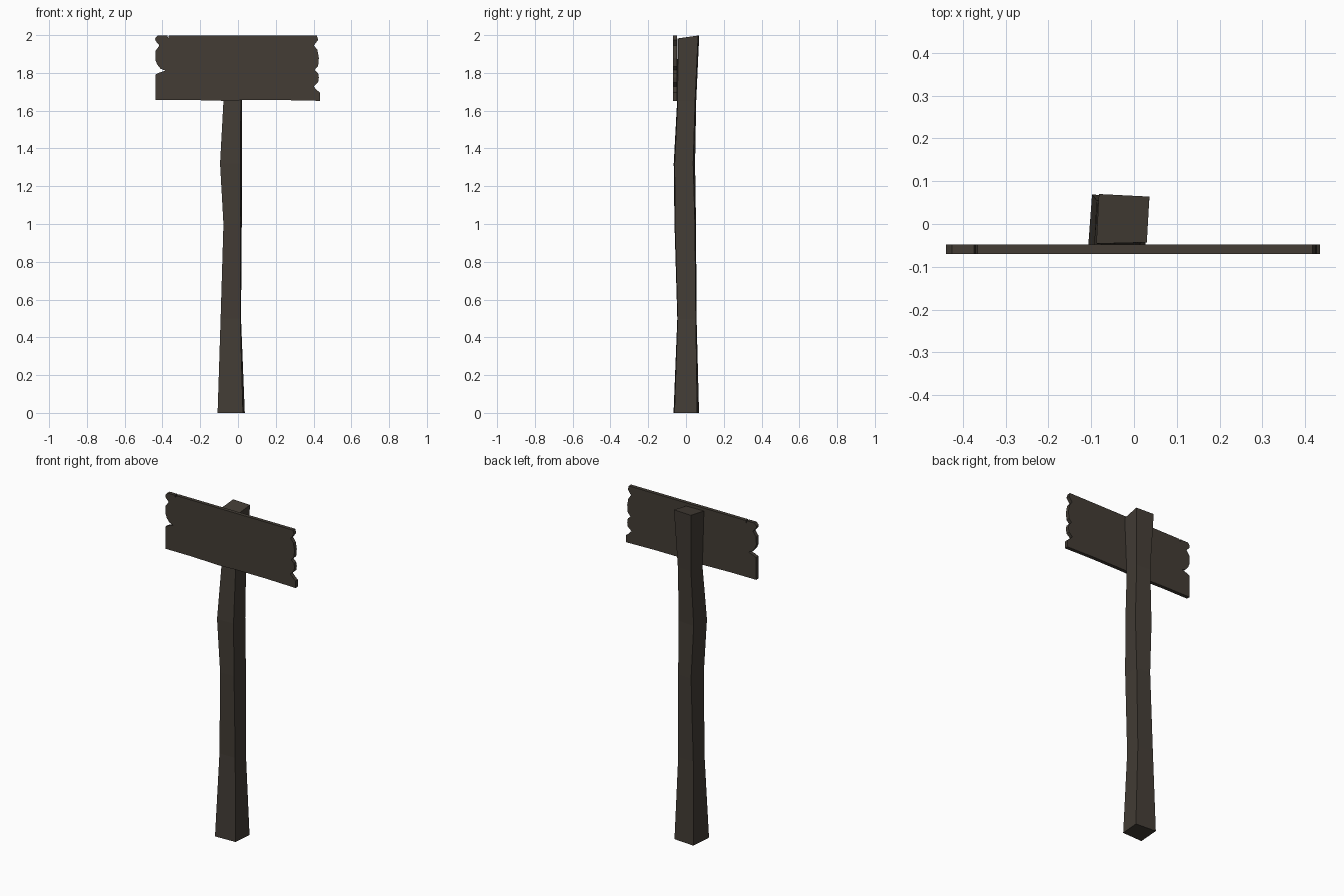
import bpy, bmesh

wood = bpy.data.materials.new("dark weathered wood")
wood.diffuse_color = (0.056, 0.046, 0.036, 1)


def make_object(name, bm):
    bmesh.ops.recalc_face_normals(bm, faces=bm.faces)
    me = bpy.data.meshes.new(name)
    bm.to_mesh(me)
    bm.free()
    me.materials.append(wood)
    ob = bpy.data.objects.new(name, me)
    bpy.context.collection.objects.link(ob)
    return ob


# Crooked post: square sections (z, left, right, front, back, skew) joined by quads
sections = [
    (0.00, -0.108, 0.036, -0.066, 0.069, 0.010),
    (0.50, -0.092, 0.016, -0.046, 0.056, 0.004),
    (1.00, -0.077, 0.020, -0.061, 0.053, 0.006),
    (1.32, -0.095, 0.022, -0.065, 0.048, 0.010),
    (1.65, -0.077, 0.021, -0.047, 0.054, 0.006),
    (1.99, -0.088, 0.036, -0.046, 0.070, 0.006),
]
bm = bmesh.new()
rings = []
for z, l, r, f, b, s in sections:
    tilt = 0.008 if z > 1.9 else 0          # sloping top cut
    rings.append([bm.verts.new(p) for p in (
        (l, f, z - tilt), (r - s, f + s / 2, z - tilt),
        (r, b - s, z + tilt), (l + s, b, z + tilt))])
for lo, hi in zip(rings, rings[1:]):
    for i in range(4):
        j = (i + 1) % 4
        bm.faces.new((lo[i], lo[j], hi[j], hi[i]))
bm.faces.new(rings[0][::-1])
bm.faces.new(rings[-1])
make_object("post", bm)

# Sign board: broken-ended outline (x, z) extruded through its thickness
outline = [
    (-0.437, 1.657), (-0.27, 1.657), (-0.07, 1.652), (0.03, 1.656),
    (0.24, 1.656), (0.435, 1.652),
    # splintered right end
    (0.435, 1.695), (0.422, 1.705), (0.400, 1.728), (0.424, 1.750),
    (0.428, 1.775), (0.424, 1.798), (0.406, 1.816), (0.424, 1.835),
    (0.428, 1.880), (0.420, 1.922), (0.402, 1.945), (0.424, 1.975),
    (0.417, 1.998),
    # top edge with a small crack
    (-0.366, 1.998), (-0.370, 1.982), (-0.374, 1.998),
    # splintered left end
    (-0.425, 1.998), (-0.439, 1.982), (-0.437, 1.970), (-0.416, 1.945),
    (-0.436, 1.918), (-0.438, 1.870), (-0.428, 1.845), (-0.410, 1.822),
    (-0.384, 1.812), (-0.416, 1.802), (-0.437, 1.792),
]
bm = bmesh.new()
face = bm.faces.new([bm.verts.new((x, -0.070, z)) for x, z in outline])
ext = bmesh.ops.extrude_face_region(bm, geom=[face], use_keep_orig=True)
bmesh.ops.translate(bm, vec=(0, 0.022, 0),
                    verts=[v for v in ext["geom"] if isinstance(v, bmesh.types.BMVert)])
make_object("sign_board", bm)
